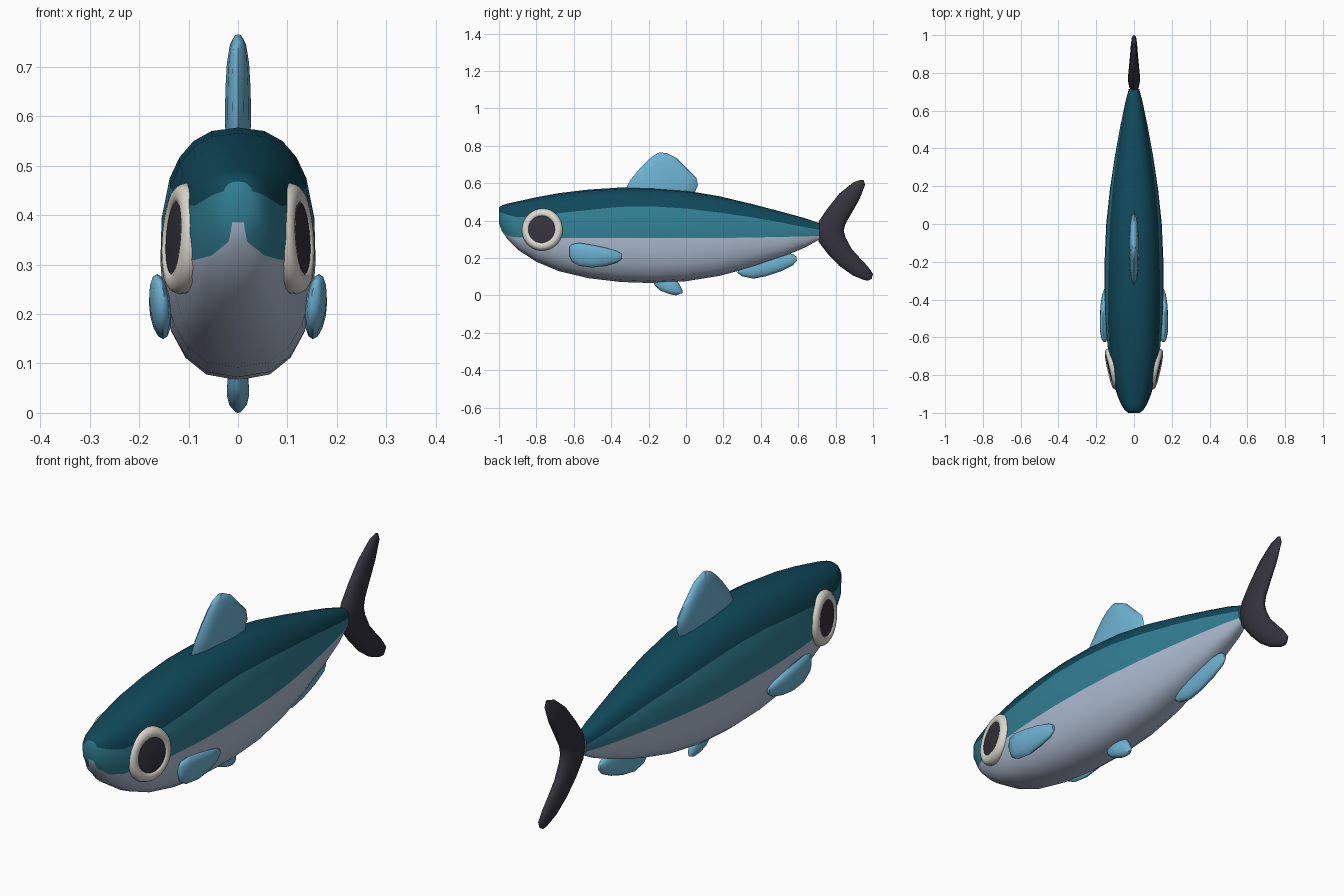
import bpy, bmesh, math
from mathutils import Vector, Matrix


def mat(name, rgb):
    m = bpy.data.materials.new(name)
    m.diffuse_color = (*rgb, 1)
    return m


DARK = mat("dark teal", (0.005, 0.065, 0.10))
MID = mat("mid teal", (0.03, 0.21, 0.29))
PALE = mat("pale belly", (0.42, 0.50, 0.63))
FIN = mat("fin blue", (0.155, 0.45, 0.65))
BLACK = mat("charcoal", (0.035, 0.033, 0.045))
WHITE = mat("eye white", (0.72, 0.69, 0.63))


def loft(name, rings, mats, pick=lambda r, k: 0, angle=40, xform=None):
    """Skin closed rings of points; pick(ring, segment) gives the material slot."""
    bm = bmesh.new()
    vr = [[bm.verts.new(p) for p in ring] for ring in rings]
    n = len(vr[0])
    for r in range(len(vr) - 1):
        for k in range(n):
            j = (k + 1) % n
            f = bm.faces.new((vr[r][k], vr[r][j], vr[r + 1][j], vr[r + 1][k]))
            f.material_index = pick(r, k)
    for r, ring in ((0, vr[0]), (len(vr) - 1, vr[-1])):
        bm.faces.new(ring).material_index = pick(r, -1)
    if xform:
        bm.transform(xform)
    bmesh.ops.recalc_face_normals(bm, faces=bm.faces)
    me = bpy.data.meshes.new(name)
    bm.to_mesh(me)
    bm.free()
    ob = bpy.data.objects.new(name, me)
    bpy.context.collection.objects.link(ob)
    for m in mats:
        me.materials.append(m)
    bpy.ops.object.select_all(action='DESELECT')
    ob.select_set(True)
    bpy.context.view_layer.objects.active = ob
    bpy.ops.object.shade_smooth_by_angle(angle=math.radians(angle))
    return ob


def fin(name, rows, material, centre=lambda y, z: 0, side=1, n=14):
    """Rounded fin from rows of (edge y, edge z, edge y, edge z, half thickness)."""
    rings = []
    for y0, z0, y1, z1, t in rows:
        ring = []
        for k in range(n):
            a = math.tau * k / n
            u = 0.5 - 0.5 * math.cos(a)
            y, z = y0 + (y1 - y0) * u, z0 + (z1 - z0) * u
            ring.append((side * (centre(y, z) + t * math.sin(a)), y, z))
        rings.append(ring)
    return loft(name, rings, [material], angle=60)


# Body stations: y, top, bottom, half width, back/flank line, flank/belly line
stations = [
    (-1.00, .468, .385, .032, .448, .33), (-.985, .482, .345, .052, .442, .33),
    (-.95, .492, .295, .072, .430, .318), (-.90, .503, .245, .091, .418, .310),
    (-.80, .525, .180, .117, .425, .307), (-.68, .547, .130, .137, .440, .306),
    (-.52, .566, .092, .151, .457, .306), (-.35, .577, .072, .157, .474, .306),
    (-.18, .575, .066, .155, .476, .306), (.0, .560, .076, .147, .465, .306),
    (.18, .530, .105, .128, .443, .307), (.36, .487, .153, .101, .417, .310),
    (.52, .445, .208, .072, .388, .313), (.64, .412, .258, .047, .364, .316),
    (.715, .385, .300, .028, .350, .318)]
BACK, FLANK, BELLY = 4, 2, 5
rings = []
for y, top, bot, w, l1, l2 in stations:
    c, h = (top + bot) / 2, (top - bot) / 2
    a1 = math.asin((l1 - c) / h)
    a2 = math.asin(max(-.97, (l2 - c) / h))
    stops = [(math.pi / 2, a1, BACK), (a1, a2, FLANK), (a2, -math.pi / 2, BELLY)]
    angles = [s + (e - s) * i / n for s, e, n in stops for i in range(n)]
    half = []
    for a in angles[1:]:
        t = math.sin(a)
        half.append((w * (1 - abs(t) ** 2.5) ** .4, y, c + h * t))
    rings.append([(0, y, top)] + half + [(0, y, bot)]
                 + [(-x, yy, z) for x, yy, z in reversed(half)])
TOTAL = BACK + FLANK + BELLY


def band(r, k):
    if k < 0:
        return 1
    i = min(k, 2 * TOTAL - 1 - k)
    return 0 if i < BACK else 1 if i < BACK + FLANK else 2


loft("body", rings, [DARK, MID, PALE], band, angle=50)

# Tail fin: leading edge and trailing edge from the upper to the lower tip
fin("tail_fin", [
    (.930, .617, .950, .617, .006), (.895, .605, .957, .590, .013),
    (.82, .545, .928, .515, .020), (.76, .470, .885, .440, .026),
    (.712, .400, .852, .382, .031), (.695, .345, .843, .345, .032),
    (.710, .285, .853, .310, .031), (.76, .220, .885, .250, .027),
    (.82, .158, .930, .200, .022), (.89, .108, .972, .155, .018),
    (.95, .083, 1.0, .115, .013), (.975, .079, .993, .090, .006)], BLACK)

# Dorsal fin, from the base upward
fin("dorsal_fin", [
    (-.30, .53, .02, .52, .022), (-.32, .575, .045, .545, .026),
    (-.295, .62, .064, .590, .027), (-.25, .675, .055, .630, .026),
    (-.205, .722, .0, .685, .023), (-.17, .750, -.05, .735, .017),
    (-.14, .765, -.10, .760, .007)], FIN)

# Lower rear fin and small underside fin
fin("anal_fin", [
    (.274, .122, .282, .14, .008), (.298, .103, .32, .165, .018),
    (.36, .090, .36, .195, .022), (.43, .103, .43, .215, .022),
    (.51, .130, .52, .228, .020), (.57, .160, .57, .222, .015),
    (.593, .185, .590, .208, .006)], FIN)
fin("pelvic_fin", [
    (-.18, .085, -.06, .095, .018), (-.165, .05, -.045, .075, .022),
    (-.135, .025, -.03, .05, .023), (-.09, .008, -.02, .028, .018),
    (-.055, .0, -.02, .012, .008)], FIN)

# Side fins and eyes, mirrored left and right
side_rows = [
    (-.624, .258, -.624, .215, .006), (-.61, .274, -.61, .180, .015),
    (-.57, .281, -.57, .158, .021), (-.50, .270, -.50, .149, .022),
    (-.43, .255, -.43, .158, .020), (-.37, .238, -.37, .175, .014),
    (-.343, .222, -.343, .195, .006)]
eye_profile = [(.095, -.05), (.110, -.025), (.113, -.010), (.108, .004),
               (.098, .012), (.086, .014), (.075, .012), (.073, .009), (.04, .012), (.012, .013)]
for side, label in ((1, "right"), (-1, "left")):
    fin("side_fin_" + label, side_rows, FIN,
        lambda y, z: .158 + .1 * (z - .215) - .25 * max(0, abs(y + .49) - .06) ** 1.5, side)
    # Eye disc turned to follow the tapering head
    eye_rings = [[(h, r * math.cos(math.tau * k / 28), r * math.sin(math.tau * k / 28))
                  for k in range(28)] for r, h in eye_profile]
    place = (Matrix.Scale(side, 4, Vector((1, 0, 0)))
             @ Matrix.Translation((.121, -.77, .353))
             @ Matrix.Rotation(math.radians(-12.5), 4, 'Z')
             @ Matrix.Rotation(math.radians(-4), 4, 'Y'))
    loft("eye_" + label, eye_rings, [WHITE, BLACK],
         lambda r, k: 1 if r >= 7 else 0, 50, place)
